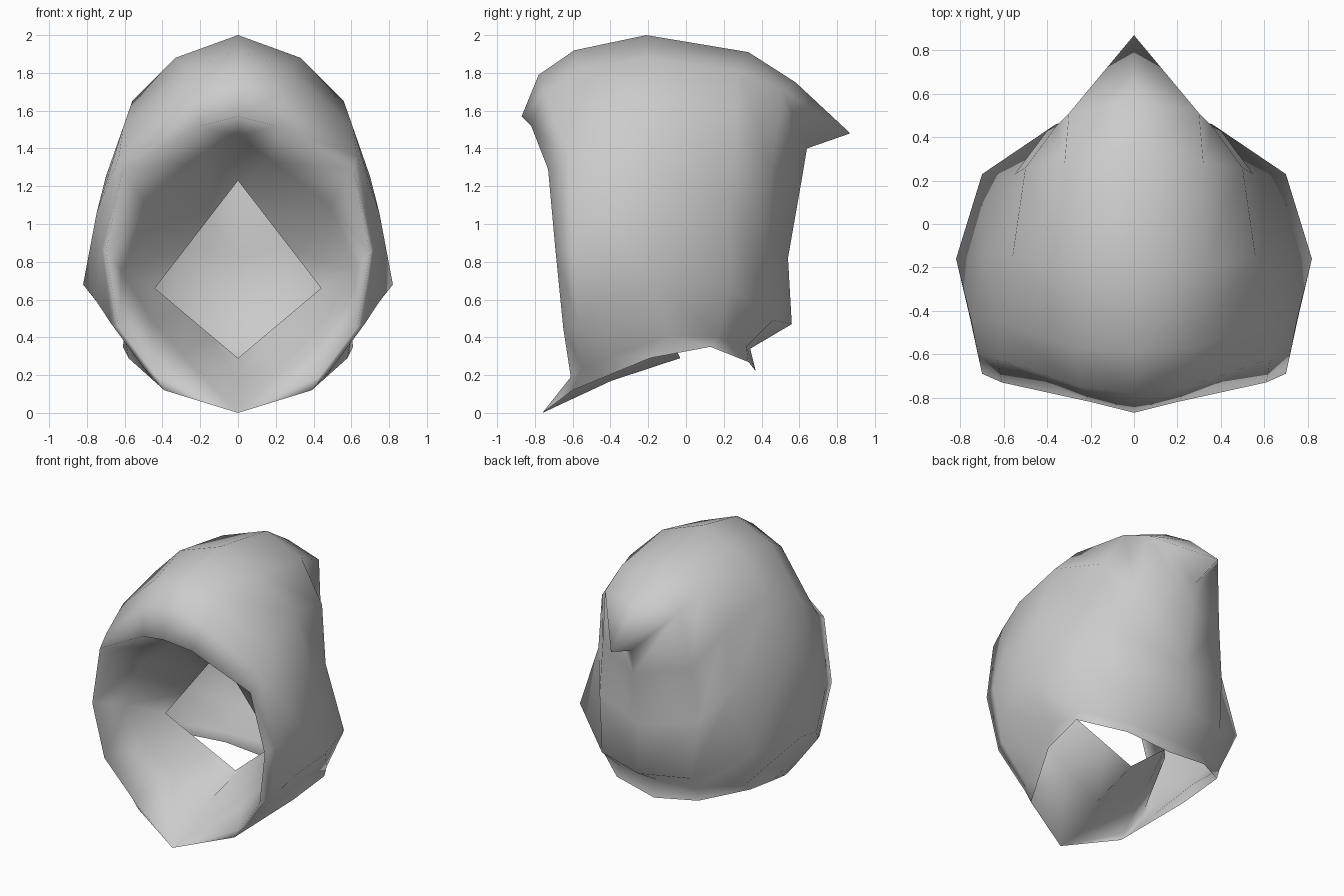
import bpy
import bmesh
from mathutils import Vector

# Remove only the default cube
default_cube = bpy.data.objects.get("Cube")
if default_cube:
    bpy.data.objects.remove(default_cube, do_unlink=True)


def make_material(name, colour):
    material = bpy.data.materials.new(name)
    material.use_nodes = True
    material.diffuse_color = colour
    shader = material.node_tree.nodes["Principled BSDF"]
    shader.inputs["Base Color"].default_value = colour
    return material


def section(*points):
    """Half cross-section, running from the crown down to the neck edge."""
    return [Vector(point) for point in points]


def blend(first, second, amount):
    return [a.lerp(b, amount) for a, b in zip(first, second)]


def loft(name, sections, material):
    """Skin neighbouring half sections and mirror them across x."""
    bm = bmesh.new()
    rows = [[bm.verts.new(point) for point in row] for row in sections]
    for row, next_row in zip(rows, rows[1:]):
        for j in range(len(row) - 1):
            a, b, c, d = row[j], row[j + 1], next_row[j + 1], next_row[j]
            if all(abs(v.co.x) < 0.001 for v in (a, c, d)):
                # Split beside the centre line so no face lies in the mirror plane
                bm.faces.new((a, b, d))
                bm.faces.new((b, c, d))
            else:
                bm.faces.new((a, b, c, d))
    mesh = bpy.data.meshes.new(name)
    bm.to_mesh(mesh)
    bm.free()
    mesh.materials.append(material)
    for polygon in mesh.polygons:
        polygon.use_smooth = True
    part = bpy.data.objects.new(name, mesh)
    bpy.context.collection.objects.link(part)
    mirror = part.modifiers.new("Mirror", "MIRROR")
    mirror.use_clip = True
    mirror.merge_threshold = 0.001
    return part


cloth = make_material("grey cloth", (0.6, 0.6, 0.6, 1))

# Face opening
rim = section((0, -.87, 1.57), (.2, -.82, 1.52), (.61, -.73, 1.29), (.7, -.69, .85),
              (.63, -.65, .45), (.43, -.61, .19), (0, -.76, 0))
# Rolled edge just behind the opening
brow = section((0, -.78, 1.79), (.25, -.75, 1.7), (.63, -.62, 1.36), (.72, -.6, .87),
               (.67, -.57, .47), (.5, -.55, .24), (.39, -.6, .12))
# Widest part, over the crown and cheeks
crown = section((0, -.21, 2), (.33, -.2, 1.88), (.56, -.15, 1.65), (.7, -.15, 1.25),
                (.82, -.16, .68), (.6, -.1, .41), (.58, -.19, .29))
# Back of the head
nape = section((0, .33, 1.91), (.32, .28, 1.81), (.5, .26, 1.53), (.55, .23, 1.12),
               (.7, .23, .67), (.6, .17, .4), (.61, .13, .35))
# Overhang on each side of the point, and the hollow back below it
tail = section((0, .58, 1.75), (.3, .51, 1.71), (.36, .45, 1.3), (.4, .43, .9),
               (.36, .46, .49), (.31, .32, .35), (.33, .33, .27))
# Centre line of the back, from the point to the neck
spine = section((0, .87, 1.48), (0, .64, 1.4), (0, .61, 1.22), (0, .54, .82),
                (0, .56, .47), (0, .34, .34), (0, .37, .22))

# Forehead and cheeks, swelling slightly between the edge and the crown
forehead = blend(brow, crown, .33)
for point in forehead[:5]:
    point.z += .06
for point in forehead[3:5]:
    point.x *= 1.05

# Lining, a bowl narrowing from the face opening to a diamond-shaped hole
top, side, bottom = section((0, -.23, 1.23), (.44, -.21, .66), (0, -.03, .29))
steps = [j / 3 for j in range(4)]
diamond = [top.lerp(side, t) for t in steps] + [side.lerp(bottom, t) for t in steps[1:]]
bowl = blend(rim, diamond, .5)
for point in bowl[:4]:
    point.x *= 1.08
    point.y += .04
    point.z += (point.z - .78) * .1
bowl[-1].z += .025

# The lining turns over the rim and continues as the outer shell
loft("hood", [diamond, bowl, rim, brow, forehead, crown, nape, tail, spine], cloth)
